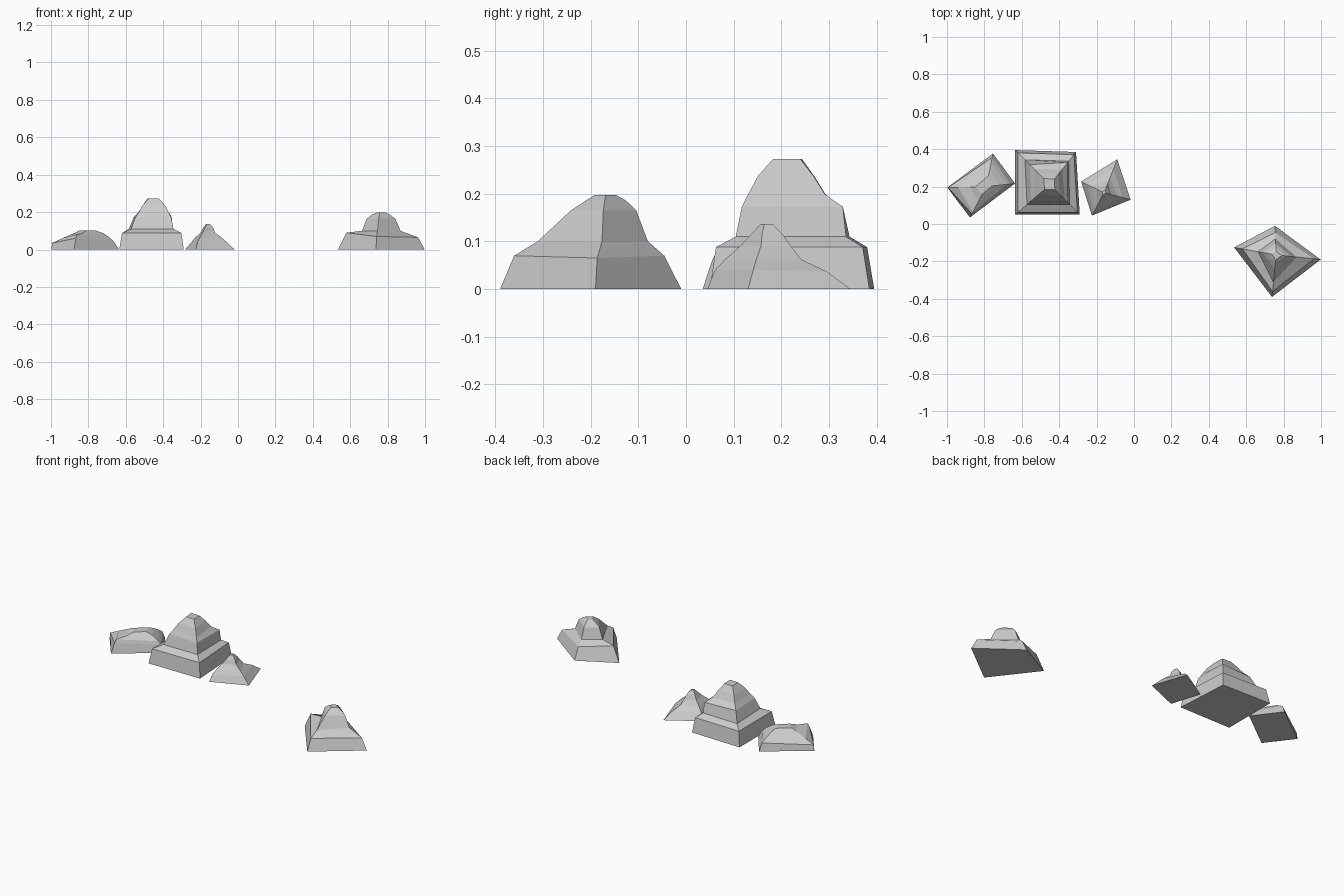
import bpy, bmesh


def mountain(name, base, apex, rings):
    """Stack of four-sided rings: each ring pulls the base corners toward the apex axis.
    A ring is (height, reach of corner 1..4); height may also be given per corner."""
    bm = bmesh.new()
    loops = []
    for z, *reach in [(0, 1, 1, 1, 1)] + rings:
        zs = z if isinstance(z, tuple) else (z,) * 4
        loops.append([
            bm.verts.new((apex[0] + (x - apex[0]) * s, apex[1] + (y - apex[1]) * s, h))
            for (x, y), s, h in zip(base, reach, zs)])
    for a, b in zip(loops, loops[1:]):
        for i in range(4):
            j = (i + 1) % 4
            bm.faces.new((a[i], a[j], b[j], b[i]))
    bm.faces.new(loops[0])
    bm.faces.new(loops[-1])
    bmesh.ops.recalc_face_normals(bm, faces=bm.faces)
    mesh = bpy.data.meshes.new(name)
    bm.to_mesh(mesh)
    bm.free()
    obj = bpy.data.objects.new(name, mesh)
    bpy.context.collection.objects.link(obj)


# tall central mountain
mountain("tall_mountain",
         [(-.635, .05), (-.635, .395), (-.31, .385), (-.29, .05)], (-.45, .21),
         [(.088, .92, .92, .92, .92),
          (.11, .66, .72, .72, .66),
          (.173, .53, .58, .68, .58),
          (.198, .44, .45, .47, .5),
          (.237, .32, .32, .33, .37),
          (.273, .15, .18, .17, .17)])

# low elongated hill on the left
mountain("low_hill",
         [(-.998, .195), (-.754, .377), (-.636, .217), (-.877, .035)], (-.79, .2),
         [((.035, .045, .04, .06), .98, .88, .83, .88),
          ((.06, .065, .06, .08), .72, .72, .71, .82),
          (.087, .42, .5, .46, .48),
          (.101, .28, .32, .2, .25)])

# small pointed hill beside the tall mountain
mountain("small_hill",
         [(-.283, .227), (-.09, .345), (-.018, .13), (-.225, .045)], (-.16, .167),
         [((.04, .037, .04, .04), .72, .72, .7, .87),
          (.062, .57, .42, .53, .7),
          (.09, .33, .3, .26, .44),
          (.115, .22, .2, .2, .25),
          (.137, .08, .08, .07, .08)])

# separate mountain on the right
mountain("right_mountain",
         [(.535, -.125), (.754, -.01), (.998, -.19), (.738, -.39)], (.76, -.165),
         [((.09, .07, .065, .07), .8, .77, .85, .87),
          (.1, .43, .55, .46, .65),
          (.165, .32, .39, .34, .34),
          (.186, .2, .25, .22, .2),
          (.197, .1, .12, .13, .12)])
